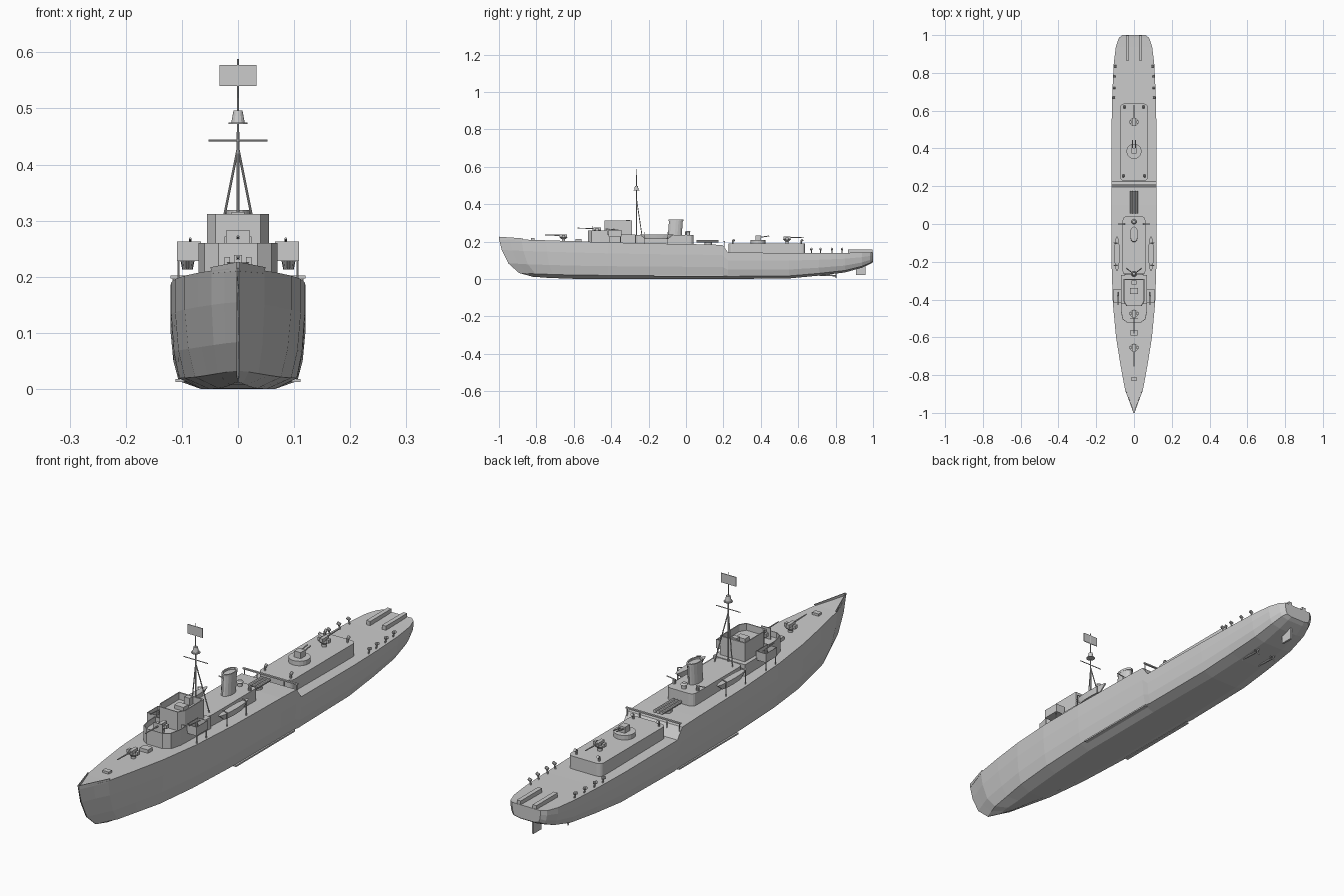
import bpy, bmesh, math
from mathutils import Vector

if "Cube" in bpy.data.objects:
    bpy.data.objects.remove(bpy.data.objects["Cube"])


def mesh(name, verts, faces):
    me = bpy.data.meshes.new(name)
    me.from_pydata(verts, [], faces)
    bm = bmesh.new()
    bm.from_mesh(me)
    bmesh.ops.remove_doubles(bm, verts=bm.verts, dist=1e-6)
    bmesh.ops.recalc_face_normals(bm, faces=bm.faces)
    bm.to_mesh(me)
    bm.free()
    ob = bpy.data.objects.new(name, me)
    bpy.context.collection.objects.link(ob)
    return ob


def prism(name, pts, z0, z1, shift=0, scale=1):
    """Extrude an outline upward, optionally raked and tapered."""
    n = len(pts)
    cx, cy = sum(p[0] for p in pts) / n, sum(p[1] for p in pts) / n
    v = [(x, y, z0) for x, y in pts]
    v += [(cx + (x - cx) * scale, cy + (y - cy) * scale + shift, z1) for x, y in pts]
    f = [tuple(range(n)), tuple(range(n, 2 * n))]
    f += [(i, (i + 1) % n, n + (i + 1) % n, n + i) for i in range(n)]
    return mesh(name, v, f)


def parapet(name, pts, z0, z1, k=0.93):
    """Closed ring wall around an outline."""
    n = len(pts)
    cx, cy = sum(p[0] for p in pts) / n, sum(p[1] for p in pts) / n
    inner = [(cx + (x - cx) * k, cy + (y - cy) * k) for x, y in pts]
    v = [(x, y, z) for loop, z in ((pts, z0), (pts, z1), (inner, z1), (inner, z0)) for x, y in loop]
    f = [(r * n + i, r * n + (i + 1) % n, (r + 1) % 4 * n + (i + 1) % n, (r + 1) % 4 * n + i)
         for r in range(4) for i in range(n)]
    return mesh(name, v, f)


def rect(x0, x1, y0, y1):
    return [(x0, y0), (x1, y0), (x1, y1), (x0, y1)]


def rounded(w, y0, y1, r, seg=4):
    pts = []
    for cx, cy, a in ((w - r, y1 - r, 0), (r - w, y1 - r, 90), (r - w, y0 + r, 180), (w - r, y0 + r, 270)):
        for i in range(seg + 1):
            t = math.radians(a + 90 * i / seg)
            pts.append((cx + r * math.cos(t), cy + r * math.sin(t)))
    return pts


def ellipse(x, y, rx, ry, n=16):
    return [(x + rx * math.cos(2 * math.pi * i / n), y + ry * math.sin(2 * math.pi * i / n)) for i in range(n)]


def box(name, x0, x1, y0, y1, z0, z1):
    return prism(name, rect(x0, x1, y0, y1), z0, z1)


def rod(name, a, b, r=0.002, n=8, r2=None):
    a, b = Vector(a), Vector(b)
    bpy.ops.mesh.primitive_cone_add(vertices=n, radius1=r, radius2=r if r2 is None else r2,
                                    depth=(b - a).length, location=(a + b) / 2)
    ob = bpy.context.object
    ob.name = name
    ob.rotation_euler = (b - a).to_track_quat('Z', 'Y').to_euler()
    return ob


# Hull: stations (y, half breadth, deck z, keel z, bilge sharpness)
stations = [(-1, .002, .216, .012, 1), (-.94, .024, .214, .01, 1.8), (-.88, .047, .211, .007, 2),
            (-.75, .071, .207, .004, 2), (-.6, .095, .202, .001, 1.7), (-.42, .112, .196, 0, 1.3),
            (-.2, .119, .19, 0, 1), (.1, .12, .185, 0, 1), (.195, .12, .182, 0, 1), (.225, .12, .142, 0, 1),
            (.55, .118, .139, .003, 1.1), (.71, .114, .139, .018, 1.3), (.85, .107, .14, .035, 1.4),
            (.94, .096, .141, .06, 1.4), (.985, .08, .142, .08, 1.3), (1, .062, .143, .09, 1.1)]
section = [(0, 0, .18), (.55, 0, .18), (.88, .1, .107), (.96, .35, .05), (1, .7, .015), (1, 1, 0)]
verts, faces = [], []
for y, w, top, keel, p in stations:
    k = max(0, (-.6 - y) / .4)
    half = [(w * f ** p, y + k * s, keel + (top - keel) * t) for f, t, s in section]
    verts += half + [(-a, b, c) for a, b, c in half[:0:-1]]
n = 11
for i in range(len(stations) - 1):
    faces += [(i * n + j, i * n + (j + 1) % n, (i + 1) * n + (j + 1) % n, (i + 1) * n + j) for j in range(n)]
faces += [tuple(range(n)), tuple(range(n * (len(stations) - 1), n * len(stations)))]
mesh("hull", verts, faces)

# Bow bulwarks, bilge keels, shafts and propellers
for s in (-1, 1):
    b = mesh("bow_bulwark", [(s * .002, -1, .21), (s * .047, -.88, .206), (s * .049, -.87, .217),
                             (s * .003, -1, .226)], [(0, 1, 2, 3)])
    b.modifiers.new("thickness", 'SOLIDIFY').thickness = .003
    box("bilge_keel", s * .095, s * .111, -.17, .2, .012, .018)
    rod("propeller_shaft", (s * .04, .62, .025), (s * .04, .8, .018), .004)
    for i in range(3):
        t = i * 2.094
        rod("propeller_blade", (s * .04, .8, .018),
            (s * .04 + .014 * math.cos(t), .803, .018 + .014 * math.sin(t)), .003, 6)
box("rudder", -.004, .004, .91, .96, .02, .075)
box("fore_hatch", -.014, .014, -.83, -.81, .2, .218)
box("ammunition_locker", -.018, .018, -.59, -.56, .195, .215)

# Forward deckhouse with platform parapet
front = [(-.07, -.27), (-.07, -.46), (-.06, -.505), (-.035, -.523), (.035, -.523), (.06, -.505), (.07, -.46), (.07, -.27)]
prism("forward_deckhouse", front, .18, .238)
parapet("platform_parapet", front[:1] and [(-.07, -.42)] + front[1:7] + [(.07, -.42)], .235, .26, .95)
prism("mid_deckhouse", rounded(.06, -.27, .04, .02), .18, .235)

# Bridge: solid lower block with open top
bridge = [(-.055, -.29), (-.055, -.41), (-.04, -.435), (.04, -.435), (.055, -.41), (.055, -.29)]
prism("bridge", bridge, .235, .285)
parapet("bridge_parapet", bridge, .28, .312)
box("chart_table", -.02, .02, -.37, -.34, .285, .3)
box("director", -.012, .012, -.32, -.3, .285, .315)

# Bridge wings with light guns, boats and davits
for s in (-1, 1):
    wing = [(s * x, y) for x, y in rect(.066, .109, -.415, -.345)]
    prism("bridge_wing", wing, .228, .233)
    parapet("wing_parapet", wing, .228, .263, .92)
    rod("wing_gun_mount", (s * .085, -.38, .23), (s * .085, -.38, .262), .005)
    rod("wing_gun", (s * .085, -.36, .262), (s * .085, -.43, .268), .002)
    for y in (-.41, -.35):
        rod("wing_post", (s * .106, y, .18), (s * .106, y, .23), .002)
    hull = ellipse(s * .09, -.157, .019, .078, 14)
    prism("boat", [(s * .09 + (x - s * .09) * .5, -.157 + (y + .157) * .8) for x, y in hull], .213, .238, 0, 1.5)
    for y in (-.22, -.1):
        rod("davit_post", (s * .106, y, .18), (s * .106, y, .245), .002)
        rod("davit_arm", (s * .106, y, .245), (s * .088, y, .25), .002)

# Tripod mast with yard, lantern and aerial
M = -.265
rod("mast", (0, M, .23), (0, M, .588), .0035, 8, .0015)
for s in (-1, 1):
    rod("mast_leg", (s * .04, -.235, .23), (0, M, .43), .0022)
rod("yard", (-.053, M, .443), (.053, M, .443), .0017)
rod("lookout_floor", (0, M, .472), (0, M, .475), .017, 12)
rod("lookout", (0, M, .475), (0, M, .496), .012, 12, .008)
box("aerial_panel", -.033, .033, M - .003, M, .54, .577)

# Funnel: oval with hollow top, plus vent and side guns
prism("funnel", ellipse(0, -.06, .021, .037), .23, .312, .006, 1)
parapet("funnel_rim", ellipse(0, -.054, .022, .04), .31, .319, .8)
rod("vent_trunk", (0, .012, .23), (0, .012, .25), .009, 12)
rod("vent_cap", (0, .012, .25), (0, .012, .257), .014, 12, .008)
for s in (-1, 1):
    rod("side_gun_mount", (s * .052, 0, .22), (s * .052, 0, .25), .006)
    rod("side_gun", (s * .045, 0, .252), (s * .085, 0, .256), .002)


# Deck guns: pedestal, flared base, breech, shield and barrel
def gun(y, z, d, length):
    rod("gun_pedestal", (0, y, z - .01), (0, y, z + .012), .009, 12)
    rod("gun_platform", (0, y, z + .012), (0, y, z + .024), .01, 12, .022)
    box("gun_breech", -.007, .007, y - .02, y + .02, z + .022, z + .038)
    for s in (-1, 1):
        box("gun_seat", s * .014, s * .024, y - .008, y + .008, z + .02, z + .034)
    rod("gun_barrel", (0, y, z + .032), (0, y + d * length, z + .034), .0035, 8, .002)


gun(-.655, .201, -1, .1)
gun(-.475, .238, -1, .105)
gun(.54, .189, 1, .09)
box("gun_shield", -.021, .021, -.502, -.499, .238, .282)

# Torpedo tube bank and deck break rail
rod("tube_turntable", (0, .12, .175), (0, .12, .195), .02, 16)
for x in (-.015, 0, .015):
    rod("torpedo_tube", (x, .055, .201), (x, .175, .201), .007, 10)
box("break_rail", -.12, .12, .2, .208, .197, .202)
for x in (-.115, -.06, .06, .115):
    rod("rail_post", (x, .204, .135), (x, .204, .2), .002)

# Aft deckhouse with gun tub and corner vents
prism("aft_deckhouse", rounded(.073, .228, .637, .02), .13, .19)
prism("gun_tub", ellipse(0, .385, .04, .04, 20), .185, .208)
box("tub_gun_body", -.014, .014, .372, .402, .208, .232)
for x in (-.007, .007):
    rod("tub_gun_barrel", (x, .39, .222), (x, .445, .23), .0025)
for x, y in ((-.056, .25), (.056, .25), (-.05, .615), (.05, .615)):
    rod("corner_vent", (x, y, .185), (x, y, .205), .004)
    rod("vent_cowl", (x, y, .203), (x, y + .01, .21), .006)

# Depth charge throwers and stern racks
for s in (-1, 1):
    for y, x in ((.67, .108), (.72, .106), (.78, .104), (.835, .1)):
        rod("thrower", (s * (x - .006), y, .135), (s * x, y, .155), .003)
        rod("charge", (s * (x - .006), y, .157), (s * (x + .006), y, .162), .006, 10)
    box("charge_rack", s * .026, s * .043, .865, .998, .138, .157)
